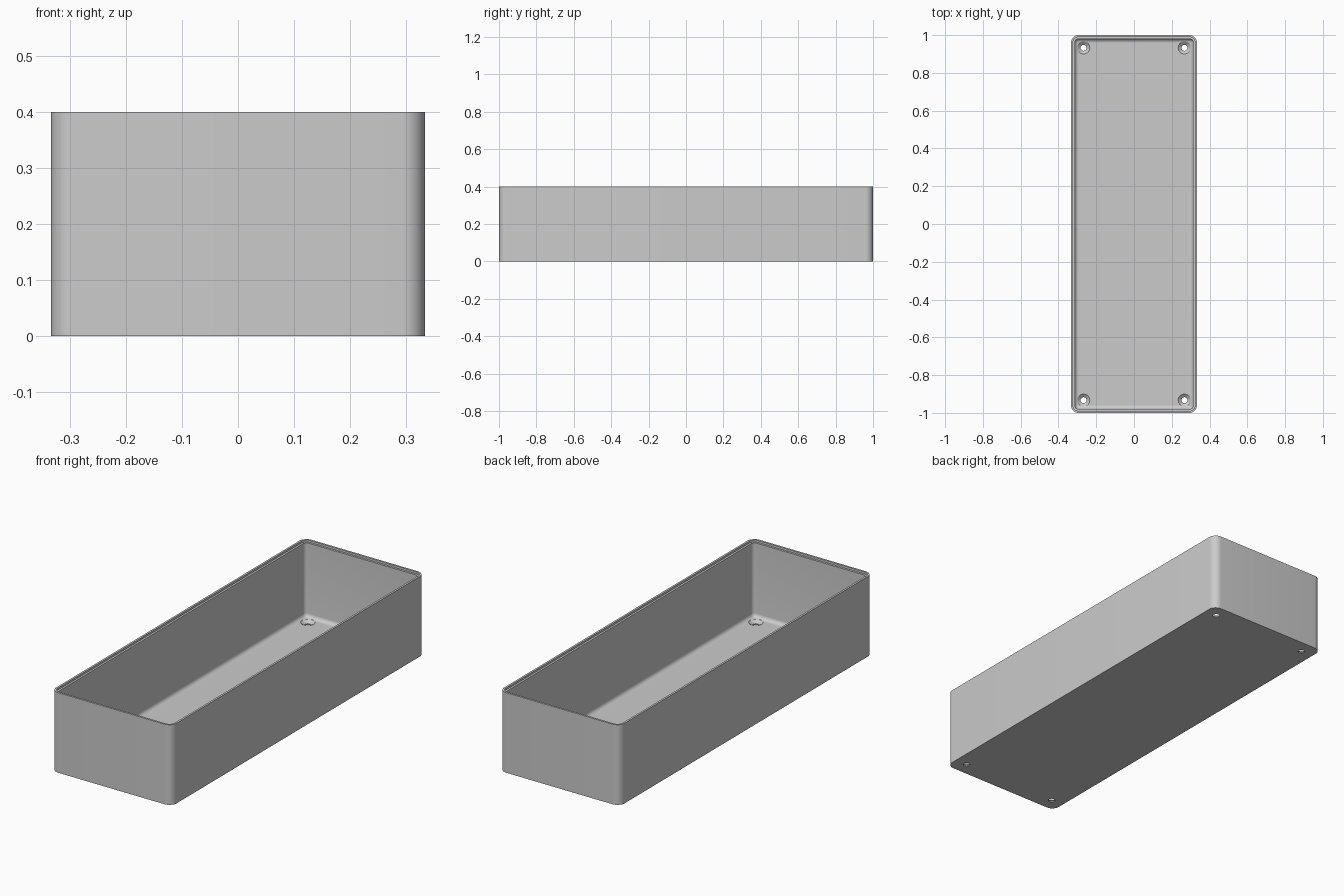
import bpy, bmesh
from math import sin, cos, pi, radians

if "Cube" in bpy.data.objects:
    bpy.data.objects.remove(bpy.data.objects["Cube"])

HALF_X, HALF_Y, HEIGHT, CORNER = 1 / 3, 1.0, 0.4, 0.04
WALL, LIP, FLOOR, FILLET = 0.02, 0.01, 0.02, 0.02
SEGMENTS = 10

grey = bpy.data.materials.new("plain grey")
grey.use_nodes = True
colour = (0.6, 0.6, 0.6, 1)
grey.diffuse_color = colour
grey.node_tree.nodes["Principled BSDF"].inputs["Base Color"].default_value = colour


def make_object(name, bm):
    bmesh.ops.recalc_face_normals(bm, faces=bm.faces)
    mesh = bpy.data.meshes.new(name)
    bm.to_mesh(mesh)
    bm.free()
    mesh.materials.append(grey)
    obj = bpy.data.objects.new(name, mesh)
    bpy.context.collection.objects.link(obj)
    return obj


def loft(bm, rings):
    """Skin a list of point rings and close both ends."""
    loops = [[bm.verts.new(p) for p in ring] for ring in rings]
    for a, b in zip(loops, loops[1:]):
        for i in range(len(a)):
            j = (i + 1) % len(a)
            bm.faces.new((a[i], a[j], b[j], b[i]))
    bm.faces.new(loops[0])
    bm.faces.new(loops[-1])


def rounded_ring(inset, z):
    r = max(CORNER - inset, 0.006)
    cx, cy = HALF_X - inset - r, HALF_Y - inset - r
    ring = []
    for k, (sx, sy) in enumerate([(1, 1), (-1, 1), (-1, -1), (1, -1)]):
        for s in range(SEGMENTS + 1):
            a = (k + s / SEGMENTS) * pi / 2
            ring.append((sx * cx + r * cos(a), sy * cy + r * sin(a), z))
    return ring


def circle_ring(x, y, r, z, n=32):
    return [(x + r * cos(2 * pi * i / n), y + r * sin(2 * pi * i / n), z)
            for i in range(n)]


# Tray: outer wall, stepped rim, inner wall, filleted floor
profile = [(0, 0), (0, HEIGHT), (LIP, HEIGHT), (LIP, HEIGHT - 0.01),
           (WALL, HEIGHT - 0.01)]
for s in range(7):
    a = s / 6 * pi / 2
    profile.append((WALL + FILLET * (1 - cos(a)), FLOOR + FILLET * (1 - sin(a))))
bm = bmesh.new()
loft(bm, [rounded_ring(inset, z) for inset, z in profile])
tray = make_object("tray", bm)

# Countersunk screw holes in the four floor corners
bm = bmesh.new()
for sx in (-1, 1):
    for sy in (-1, 1):
        x, y = sx * 0.267, sy * 0.933
        loft(bm, [circle_ring(x, y, r, z) for r, z in
                  [(0.016, -0.02), (0.016, 0.006), (0.033, FLOOR), (0.033, 0.06)]])
cutter = make_object("screw_hole_cutter", bm)
cutter.hide_render = True

cut = tray.modifiers.new("screw holes", "BOOLEAN")
cut.operation = "DIFFERENCE"
cut.solver = "EXACT"
cut.object = cutter
bpy.context.view_layer.objects.active = tray
tray.select_set(True)
bpy.ops.object.modifier_apply(modifier=cut.name)
bpy.data.objects.remove(cutter)

bpy.ops.object.shade_smooth_by_angle(angle=radians(30))
